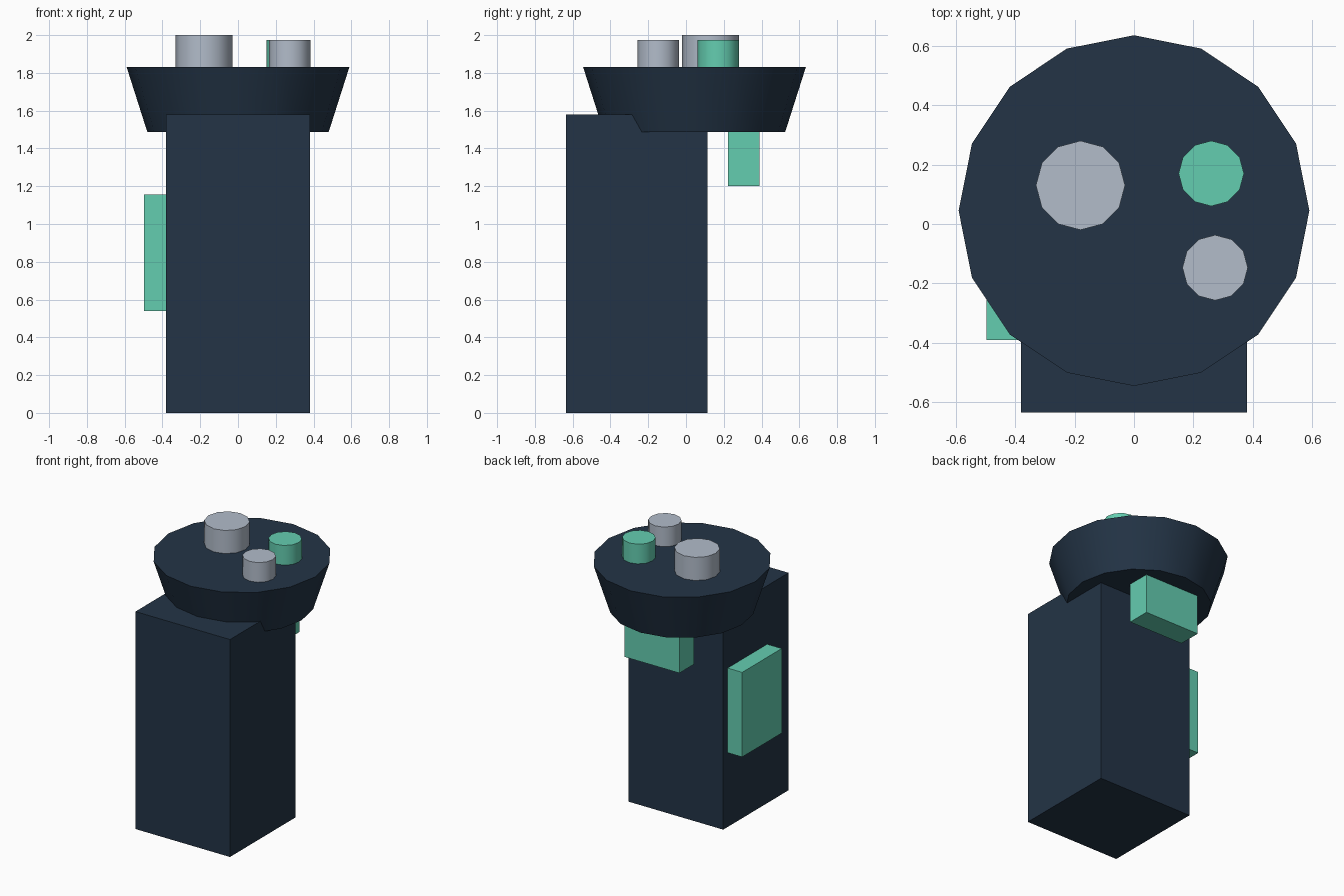
import bpy
import math

if "Cube" in bpy.data.objects:
    bpy.data.objects.remove(bpy.data.objects["Cube"])


def material(name, rgb):
    """Flat colour from 0-255 sRGB values."""
    m = bpy.data.materials.new(name)
    lin = [((c / 255 + 0.055) / 1.055) ** 2.4 for c in rgb]
    m.diffuse_color = (*lin, 1)
    m.use_nodes = True
    m.node_tree.nodes["Principled BSDF"].inputs["Base Color"].default_value = m.diffuse_color
    return m


NAVY = material("dark navy", (35, 52, 70))
GREEN = material("mint green", (100, 205, 176))
GREY = material("light grey", (178, 188, 202))


def box(name, lo, hi, mat):
    bpy.ops.mesh.primitive_cube_add(size=1, location=[(a + b) / 2 for a, b in zip(lo, hi)])
    ob = bpy.context.object
    ob.scale = [b - a for a, b in zip(lo, hi)]
    bpy.ops.object.transform_apply(location=False, rotation=False, scale=True)
    ob.name = name
    ob.data.materials.append(mat)
    return ob


def drum(name, x, y, z0, z1, r0, r1, sides, mat):
    bpy.ops.mesh.primitive_cone_add(vertices=sides, radius1=r0, radius2=r1,
                                    depth=z1 - z0, location=(x, y, (z0 + z1) / 2))
    ob = bpy.context.object
    ob.name = name
    ob.data.materials.append(mat)
    bpy.ops.object.shade_smooth_by_angle(angle=math.radians(40))
    return ob


# Main column and flared head
box("body", (-0.38, -0.635, 0), (0.38, 0.115, 1.58), NAVY)
drum("head", 0, 0.045, 1.487, 1.832, 0.48, 0.59, 16, NAVY)

# Buttons on top of the head
drum("large_button", -0.18, 0.13, 1.82, 2.0, 0.15, 0.15, 12, GREY)
drum("small_button", 0.273, -0.147, 1.82, 1.975, 0.11, 0.11, 12, GREY)
drum("green_button", 0.26, 0.17, 1.82, 1.975, 0.11, 0.11, 12, GREEN)

# Green side grip and the trigger hanging under the head
box("side_grip", (-0.497, -0.39, 0.54), (-0.375, 0.065, 1.155), GREEN)
box("trigger", (-0.22, 0.223, 1.2), (0.22, 0.39, 1.5), GREEN)
